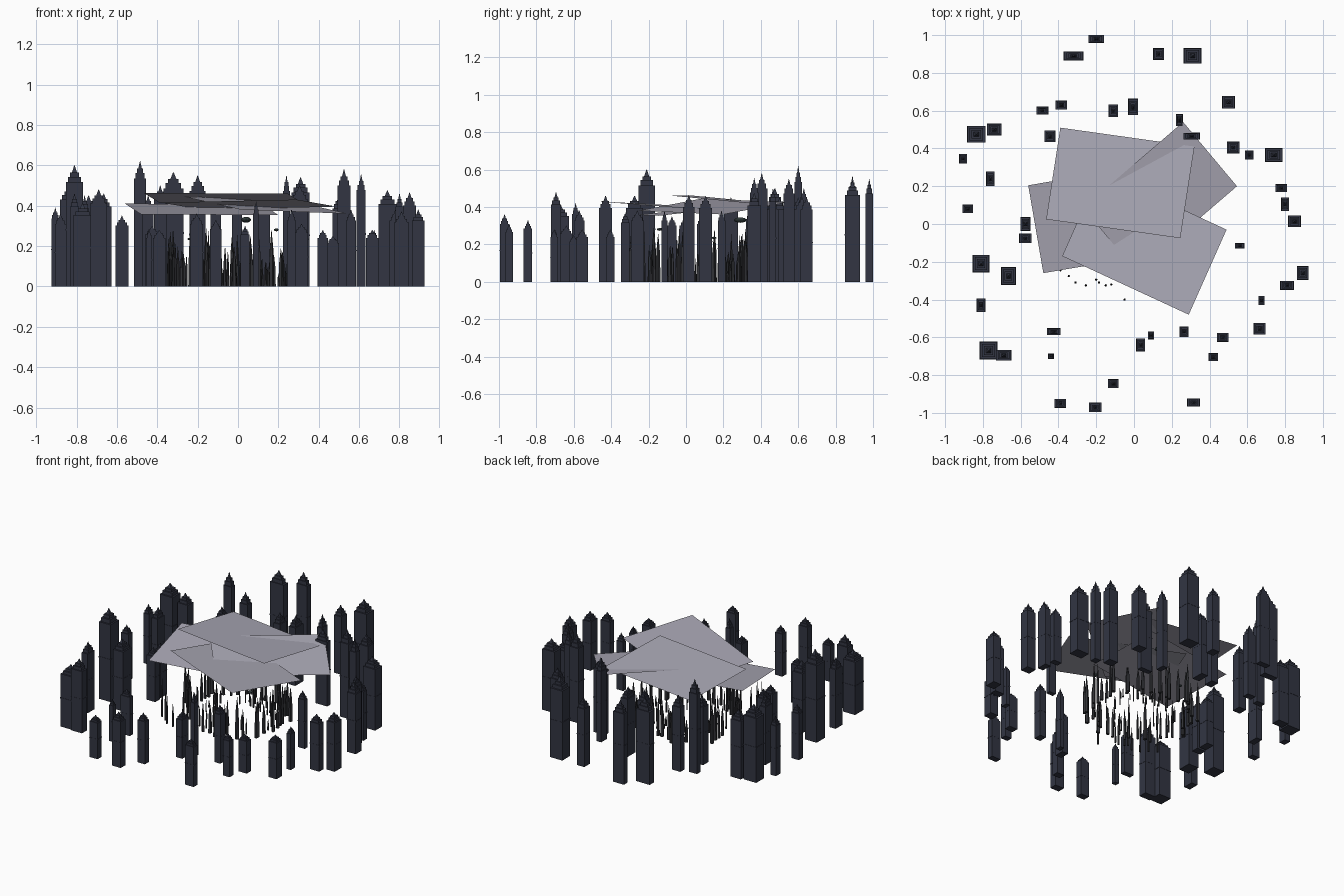
import bpy, bmesh, math, random
from mathutils import Matrix, Vector

random.seed(7)


def material(name, rgb):
    m = bpy.data.materials.new(name)
    m.diffuse_color = (*rgb, 1)
    return m


STONE = material("dark_stone", (0.032, 0.036, 0.055))
SPIRE = material("spire_stone", (0.03, 0.031, 0.036))
CLOUD = material("cloud_grey", (0.40, 0.39, 0.46))
METAL = material("dark_green_metal", (0.03, 0.045, 0.045))


def finish(bm, name, mat):
    bmesh.ops.recalc_face_normals(bm, faces=bm.faces[:])
    me = bpy.data.meshes.new(name)
    bm.to_mesh(me)
    bm.free()
    me.materials.append(mat)
    ob = bpy.data.objects.new(name, me)
    bpy.context.collection.objects.link(ob)
    return ob


def box(bm, x, y, z0, z1, w, d):
    mat = Matrix.Translation((x, y, (z0 + z1) / 2)) @ Matrix.Diagonal((w, d, z1 - z0, 1))
    bmesh.ops.create_cube(bm, size=1, matrix=mat)


def frustum(bm, x, y, z0, z1, w, d, top, sides=4, turn=math.pi / 4):
    k = math.sqrt(2) if sides == 4 else 1
    mat = (Matrix.Translation((x, y, (z0 + z1) / 2)) @ Matrix.Diagonal((w, d, z1 - z0, 1))
           @ Matrix.Rotation(turn, 4, 'Z'))
    bmesh.ops.create_cone(bm, cap_ends=True, segments=sides, radius1=0.5 * k,
                          radius2=0.5 * k * top, depth=1, matrix=mat)


def tower(name, x, y, w, d, h):
    bm = bmesh.new()
    box(bm, x, y, 0, 0.86 * h, w, d)                                # shaft
    box(bm, x, y, 0.46 * h, 0.475 * h, w * 1.04, d * 1.04)          # ledge
    box(bm, x, y, 0.86 * h, 0.905 * h, w * 0.76, d * 0.76)          # setbacks
    box(bm, x, y, 0.905 * h, 0.94 * h, w * 0.52, d * 0.52)
    frustum(bm, x, y, 0.94 * h, h, w * 0.3, d * 0.3, 0.1)           # finial
    finish(bm, name, STONE)


# Tower districts: x, y, width, depth, height
BACK = [(-.20, .98, .08, .04, .55), (-.32, .89, .10, .045, .565), (.13, .90, .055, .06, .45),
        (.31, .89, .09, .08, .54), (.50, .645, .065, .065, .45), (-.485, .60, .06, .04, .62),
        (-.385, .63, .06, .045, .50), (-.11, .60, .05, .065, .45), (-.005, .62, .05, .085, .45),
        (.24, .55, .035, .06, .55), (.305, .465, .085, .035, .50), (-.445, .465, .055, .06, .45)]
RIGHT = [(.525, .405, .065, .06, .58), (.61, .365, .045, .045, .555), (.74, .365, .09, .07, .475),
         (.78, .19, .06, .04, .38), (.80, .105, .04, .07, .46), (.85, .015, .065, .06, .465),
         (.56, -.115, .05, .03, .38), (.893, -.26, .06, .07, .38), (.81, -.325, .07, .045, .37),
         (.675, -.405, .03, .045, .28), (.665, -.555, .06, .06, .28)]
FRONT = [(.47, -.60, .06, .045, .25), (.42, -.705, .05, .04, .28), (.265, -.57, .045, .055, .38),
         (.09, -.59, .03, .04, .42), (.035, -.64, .045, .065, .30), (-.11, -.845, .055, .045, .33),
         (.315, -.945, .065, .04, .31), (-.205, -.97, .065, .05, .36), (-.39, -.95, .06, .045, .28),
         (-.44, -.70, .03, .03, .28), (-.425, -.57, .07, .035, .30)]
LEFT = [(-.77, -.67, .09, .09, .41), (-.69, -.695, .08, .055, .48), (-.81, -.43, .045, .07, .46),
        (-.665, -.275, .075, .09, .46), (-.81, -.21, .085, .09, .60), (-.575, -.075, .063, .05, .35),
        (-.575, 0, .05, .07, .35), (-.88, .08, .055, .043, .36), (-.76, .24, .043, .075, .45),
        (-.905, .345, .04, .05, .39), (-.835, .475, .095, .085, .50), (-.74, .50, .075, .06, .45),
        ]
for district, rows in (("back", BACK), ("right", RIGHT), ("front", FRONT), ("left", LEFT)):
    for i, row in enumerate(rows):
        tower(f"{district}_tower_{i + 1}", *row)


def spire(bm, x, y, r, h):
    turn = random.uniform(0, math.tau)
    frustum(bm, x, y, 0, 0.62 * h, 2 * r, 2 * r, 0.75, 5, turn)
    frustum(bm, x, y, 0.62 * h, h, 1.5 * r, 1.5 * r, 0.03, 5, turn)


# Ring of slender spires under the slabs
bm = bmesh.new()
for i in range(44):
    a = math.tau * i / 44 + random.uniform(-.06, .06)
    q = random.uniform(.8, 1.0)
    spire(bm, -.03 + .37 * q * math.cos(a), .03 + .33 * q * math.sin(a),
          random.uniform(.008, .014), random.uniform(.15, .29))
finish(bm, "outer_spires", SPIRE)

# Small inner needles, leaving the middle open
bm = bmesh.new()
for i in range(45):
    a = random.uniform(0, math.tau)
    q = random.uniform(.14, .28)
    spire(bm, -.02 + q * math.cos(a), .03 + q * math.sin(a),
          random.uniform(.004, .008), random.uniform(.05, .16))
finish(bm, "inner_needles", SPIRE)

# Stubby needles at the front left, just outside the slab edges
bm = bmesh.new()
for x, y, h in ((-.39, -.245, .26), (-.345, -.275, .2), (-.31, -.31, .22), (-.255, -.325, .16),
                (-.2, -.295, .2), (-.185, -.31, .12), (-.15, -.325, .2), (-.12, -.32, .14),
                (-.05, -.4, .18)):
    spire(bm, x, y, .007, h)
finish(bm, "front_needles", SPIRE)


# Overhead slabs: three corners each, the fourth completes the parallelogram
def slab(name, a, b, c):
    a, b, c = Vector(a), Vector(b), Vector(c)
    bm = bmesh.new()
    bm.faces.new([bm.verts.new(p) for p in (a, b, c, a + c - b)])
    for f in bm.faces:
        f.normal_update()
        if f.normal.z < 0:
            f.normal_flip()
    me = bpy.data.meshes.new(name)
    bm.to_mesh(me)
    bm.free()
    me.materials.append(CLOUD)
    bpy.context.collection.objects.link(bpy.data.objects.new(name, me))


slab("cloud_slab_top", (-.39, .51, .415), (-.465, .025, .462), (.245, -.075, .46))
slab("cloud_slab_right", (.545, .20, .36), (.26, .54, .425), (-.27, .085, .445))
slab("cloud_slab_front", (.49, -.03, .395), (.29, -.48, .43), (-.38, -.17, .415))
slab("cloud_slab_left", (-.56, .205, .41), (-.48, -.26, .357), (.20, -.145, .353))

# Small floating pods
for i, (x, y, z, s) in enumerate(((.04, .29, .33, .024), (.19, -.14, .28, .012), (-.24, .15, .235, .01))):
    bm = bmesh.new()
    bmesh.ops.create_uvsphere(bm, u_segments=12, v_segments=8, radius=1,
                              matrix=Matrix.Translation((x, y, z)) @ Matrix.Diagonal((s, s * 1.4, s * .6, 1)))
    finish(bm, f"floating_pod_{i + 1}", METAL)
